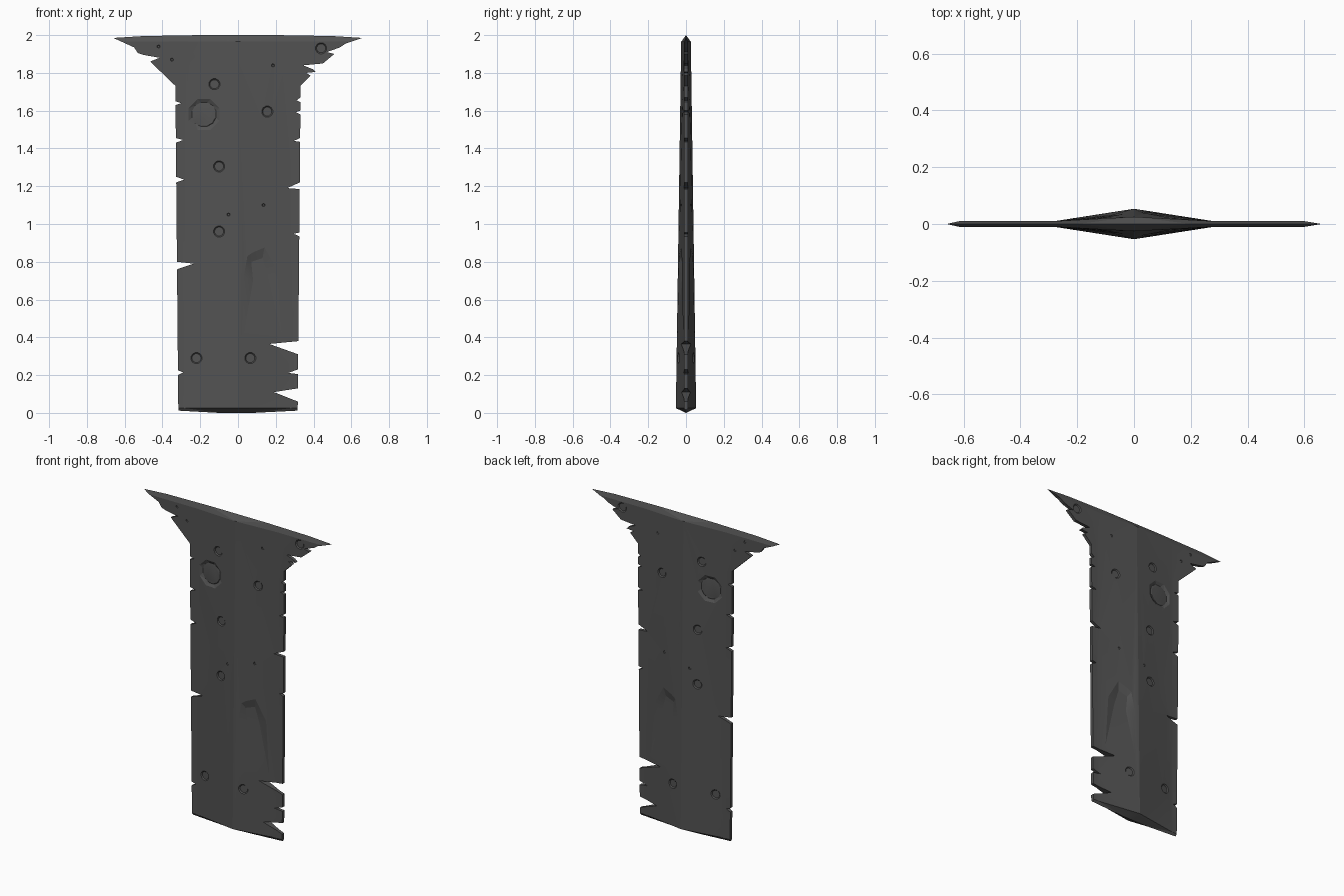
import bpy, bmesh, math
from mathutils import Vector
from mathutils.geometry import delaunay_2d_cdt

if "Cube" in bpy.data.objects:
    bpy.data.objects.remove(bpy.data.objects["Cube"])

# ---- broken outline (x, z): notches are (z_low, z_tip, z_high, tip_x)
RIGHT = [(.06, .11, .13, .19), (.205, .212, .23, .265), (.31, .365, .38, .165),
         (.935, .948, .955, .295), (1.185, 1.19, 1.22, .26), (1.435, 1.44, 1.455, .295),
         (1.58, 1.592, 1.60, .305), (1.645, 1.655, 1.67, .31)]
LEFT = [(.20, .215, .225, .29), (.76, .79, .80, .235), (1.22, 1.235, 1.25, .285),
        (1.43, 1.445, 1.455, .29), (1.63, 1.64, 1.65, .30)]


def jagged_side(notches, sign):
    edge = lambda z: .316 + .009 * z
    out = [(sign * edge(0), .012)]
    for lo, tip, hi, x in notches:
        out += [(sign * edge(lo), lo), (sign * x, tip), (sign * edge(hi), hi)]
    return out


flare_right = [(.33, 1.73), (.385, 1.785), (.36, 1.80), (.41, 1.805), (.395, 1.82),
               (.345, 1.84), (.45, 1.85), (.51, 1.90), (.47, 1.91), (.54, 1.935), (.57, 1.955)]
top = [(.66, 1.985), (.5, 1.995), (.2, 2.0), (-.2, 2.0), (-.5, 1.995), (-.66, 1.985)]
flare_left = [(-.55, 1.935), (-.53, 1.905), (-.5, 1.895), (-.415, 1.88), (-.465, 1.86), (-.33, 1.73)]
outline = ([(-.1, 0), (.08, 0)] + jagged_side(RIGHT, 1) + flare_right + top
           + flare_left + jagged_side(LEFT, -1)[::-1])


def inside(x, z):
    hit = False
    for (ax, az), (bx, bz) in zip(outline, outline[1:] + outline[:1]):
        if (az > z) != (bz > z) and x < ax + (z - az) * (bx - ax) / (bz - az):
            hit = not hit
    return hit


# ---- points, constraint edges and dent depths for the face layout
pts, edges, depth = [], [], []


def add_path(path, d=0.0, closed=True):
    s = len(pts)
    n = len(path)
    pts.extend(Vector(p) for p in path)
    depth.extend([d] * n)
    edges.extend((s + i, s + (i + 1) % n) for i in range(n if closed else n - 1))


def ring(x, z, r, n, d=0.0):
    add_path([(x + r * math.cos(2 * math.pi * (i + .5) / n),
               z + r * math.sin(2 * math.pi * (i + .5) / n)) for i in range(n)], d)


add_path(outline)
# centre ridge, side creases and the bevel rows at both ends
add_path([(0, -.01), (0, 2.01)], closed=False)
for s in (-1, 1):
    add_path([(s * .28, .025), (s * .28, 1.965)], closed=False)
add_path([(-.34, .025), (.34, .025)], closed=False)
add_path([(-.67, 1.965), (.67, 1.965)], closed=False)

# round pits
for x, z in [(-.125, 1.74), (.155, 1.595), (-.1, 1.305), (-.1, .96),
             (-.22, .29), (.065, .29), (.44, 1.93)]:
    ring(x, z, .03, 12)
    ring(x, z, .024, 12, .006)
for x, z in [(-.05, 1.05), (.135, 1.10), (-.42, 1.94), (-.35, 1.87), (.185, 1.84)]:
    ring(x, z, .009, 6)
    ring(x, z, .006, 6, .004)
# large octagonal crater
ring(-.18, 1.58, .088, 8)
ring(-.18, 1.58, .066, 12, .010)
ring(-.175, 1.575, .056, 12, .008)
# long dent
add_path([(.05, .83), (.08, .85), (.14, .875), (.21, .75), (.23, .42), (.03, .42), (.03, .72)])
add_path([(.07, .80), (.13, .82), (.16, .72), (.08, .70)], .012)


# ---- half thickness of the blade
def half_thickness(x, z):
    if z < .02 or z > 1.975:
        return 0.0
    c = .054 - .0145 * z
    return max(.01, c - (c - .01) * abs(x) / .28)


v2, _, tris, orig, _, _ = delaunay_2d_cdt(pts, edges, [], 0, 1e-5)

bm = bmesh.new()
front, back = [], []
for p, src in zip(v2, orig):
    h = half_thickness(p.x, p.y)
    d = max([depth[i] for i in src if i < len(depth)], default=0)
    if d:
        h = max(.003, h - d)
    front.append(bm.verts.new((p.x, -h, p.y)))
    back.append(bm.verts.new((p.x, h, p.y)))

# front and back skins
count = {}
for t in tris:
    cx = sum(v2[i].x for i in t) / len(t)
    cz = sum(v2[i].y for i in t) / len(t)
    if not inside(cx, cz):
        continue
    bm.faces.new([front[i] for i in t])
    bm.faces.new([back[i] for i in reversed(t)])
    for a, b in zip(t, list(t[1:]) + [t[0]]):
        key = (min(a, b), max(a, b))
        count.setdefault(key, []).append((a, b))

# rim walls along the broken edge
for uses in count.values():
    if len(uses) == 1:
        a, b = uses[0]
        bm.faces.new([front[b], front[a], back[a], back[b]])

bmesh.ops.delete(bm, geom=[v for v in bm.verts if not v.link_faces], context='VERTS')
bmesh.ops.remove_doubles(bm, verts=bm.verts[:], dist=1e-5)
bmesh.ops.recalc_face_normals(bm, faces=bm.faces[:])

mesh = bpy.data.meshes.new("broken_blade")
bm.to_mesh(mesh)
bm.free()
blade = bpy.data.objects.new("broken_blade", mesh)
bpy.context.collection.objects.link(blade)

steel = bpy.data.materials.new("dark_steel")
steel.diffuse_color = (.085, .085, .085, 1)
steel.use_nodes = True
steel.node_tree.nodes["Principled BSDF"].inputs["Base Color"].default_value = steel.diffuse_color
mesh.materials.append(steel)

bpy.context.view_layer.objects.active = blade
blade.select_set(True)
bpy.ops.object.shade_smooth_by_angle(angle=math.radians(12))
